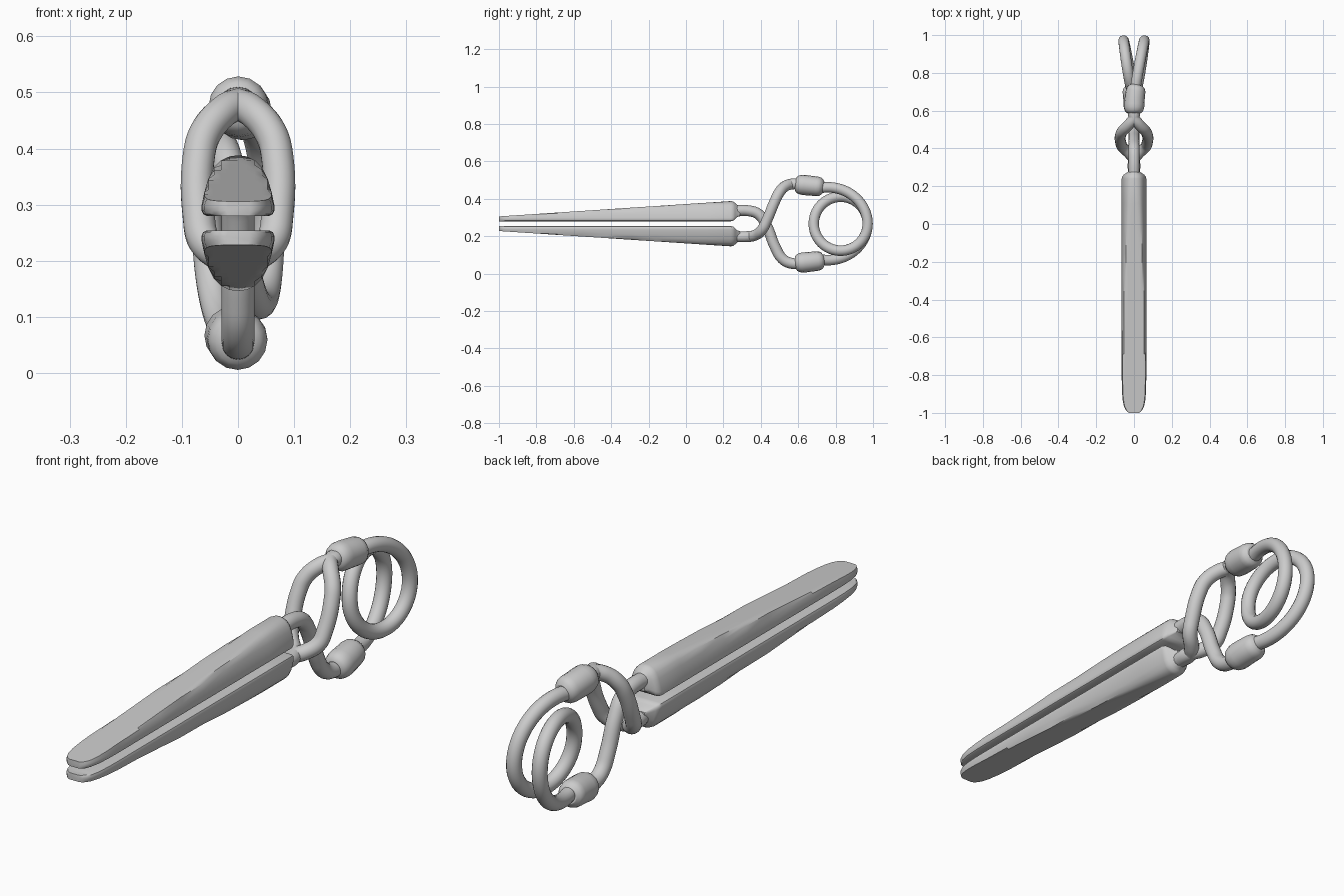
import bpy, bmesh, math

if "Cube" in bpy.data.objects:
    bpy.data.objects.remove(bpy.data.objects["Cube"])

MID = 0.267      # height of the mirror plane between the two jaws
R = 0.029        # wire radius


def flip(pts):
    return [(p[0], p[1], 2 * MID - p[2], *p[3:]) for p in pts]


def finish(ob, angle):
    bpy.ops.object.select_all(action='DESELECT')
    ob.select_set(True)
    bpy.context.view_layer.objects.active = ob
    if ob.type == 'CURVE':
        bpy.ops.object.convert(target='MESH')
    bpy.ops.object.shade_smooth_by_angle(angle=math.radians(angle))


def wire(name, pts, kind='BEZIER', res=6):
    """Round tube through points (x, y, z[, radius])."""
    cu = bpy.data.curves.new(name, 'CURVE')
    cu.dimensions = '3D'
    cu.bevel_depth = 1.0
    cu.bevel_resolution = 6
    cu.resolution_u = res
    cu.use_fill_caps = True
    sp = cu.splines.new(kind)
    items = sp.bezier_points if kind == 'BEZIER' else sp.points
    items.add(len(pts) - 1)
    for it, p in zip(items, pts):
        it.radius = p[3] if len(p) > 3 else R
        if kind == 'BEZIER':
            it.co = p[:3]
            it.handle_left_type = it.handle_right_type = 'AUTO'
        else:
            it.co = (*p[:3], 1)
    ob = bpy.data.objects.new(name, cu)
    bpy.context.collection.objects.link(ob)
    finish(ob, 40)


# Jaw: arched section lofted along y, its top cut off by a sloping plane
HALF = [(.056, 0), (.062, .003), (.065, .010), (.065, .018), (.060, .042),
        (.053, .066), (.043, .086), (.030, .099), (.015, .106)]
SECTION = HALF + [(0, .108)] + [(-x, z) for x, z in reversed(HALF)]


def jaw(name, side):
    # (y, width scale, overall scale about the wire stem)
    stations = [(-1, .32, 1), (-.996, .5, 1), (-.985, .67, 1), (-.965, .82, 1),
                (-.93, .93, 1), (-.88, .985, 1), (-.82, 1, 1)]
    stations += [(-.82 + 1.06 * i / 8, 1, 1) for i in range(1, 9)]
    stations += [(.252, 1, .95), (.262, 1, .82), (.275, .9, .58), (.29, .8, .5)]
    bm = bmesh.new()
    rings = []
    for y, w, s in stations:
        top = .026 + .082 * min(1, (y + 1) / 1.24)
        ring = []
        for x, z in SECTION:
            z = .055 + (min(z, top) - .055) * s
            ring.append(bm.verts.new((x * w * s, y, MID + side * (.013 + z))))
        rings.append(ring)
    n = len(SECTION)
    for a, b in zip(rings, rings[1:]):
        for i in range(n):
            j = (i + 1) % n
            bm.faces.new((a[i], a[j], b[j], b[i]))
    bm.faces.new(rings[0])
    bm.faces.new(rings[-1])
    bmesh.ops.recalc_face_normals(bm, faces=bm.faces)
    me = bpy.data.meshes.new(name)
    bm.to_mesh(me)
    bm.free()
    ob = bpy.data.objects.new(name, me)
    bpy.context.collection.objects.link(ob)
    finish(ob, 32)


jaw("upper_jaw", 1)
jaw("lower_jaw", -1)

# Single wire from the upper jaw down to the lower sleeve
wire("centre_arm", [(0, .25, .336), (0, .335, .336), (0, .388, .318), (0, .428, .262),
                    (0, .478, .140), (0, .515, .080), (0, .56, .056), (0, .64, .056)])

# Split loop from the lower jaw up to the upper sleeve
for s, side in ((1, "right"), (-1, "left")):
    wire("loop_arm_" + side,
         [(0, .25, .198), (0, .34, .199), (s * .025, .373, .207), (s * .06, .406, .235),
          (s * .07, .43, .28), (s * .07, .474, .385), (s * .058, .495, .428),
          (s * .026, .528, .466), (0, .565, .479), (0, .64, .477)])

# Sleeves joining arms and spring, leaning slightly along the coil
sleeve = []
for t, r in ((0, .030), (.03, .040), (.1, .048), (.2, .053), (.32, .054), (.55, .053),
             (.78, .052), (.88, .049), (.95, .042), (1, .030)):
    sleeve.append((.014 * t * t, .585 + .15 * t, .479 - .016 * t, r))
wire("upper_sleeve", sleeve, 'POLY')
wire("lower_sleeve", [(-p[0], *p[1:]) for p in flip(sleeve)], 'POLY')

# Coil spring: one inner ring opening out to both sleeves
coil = []
for u in range(-300, 301, 10):
    a = abs(u)
    r = .144 + .07 * (max(0, a - 180) / 115) ** 2.3
    x = math.copysign(.055 * math.sin(math.pi * (a / 310) ** 1.2), u)
    t = math.radians(180 + u)
    coil.append((x, .827 + r * math.cos(t), MID + r * math.sin(t), .028))
wire("coil_spring", coil, res=2)
